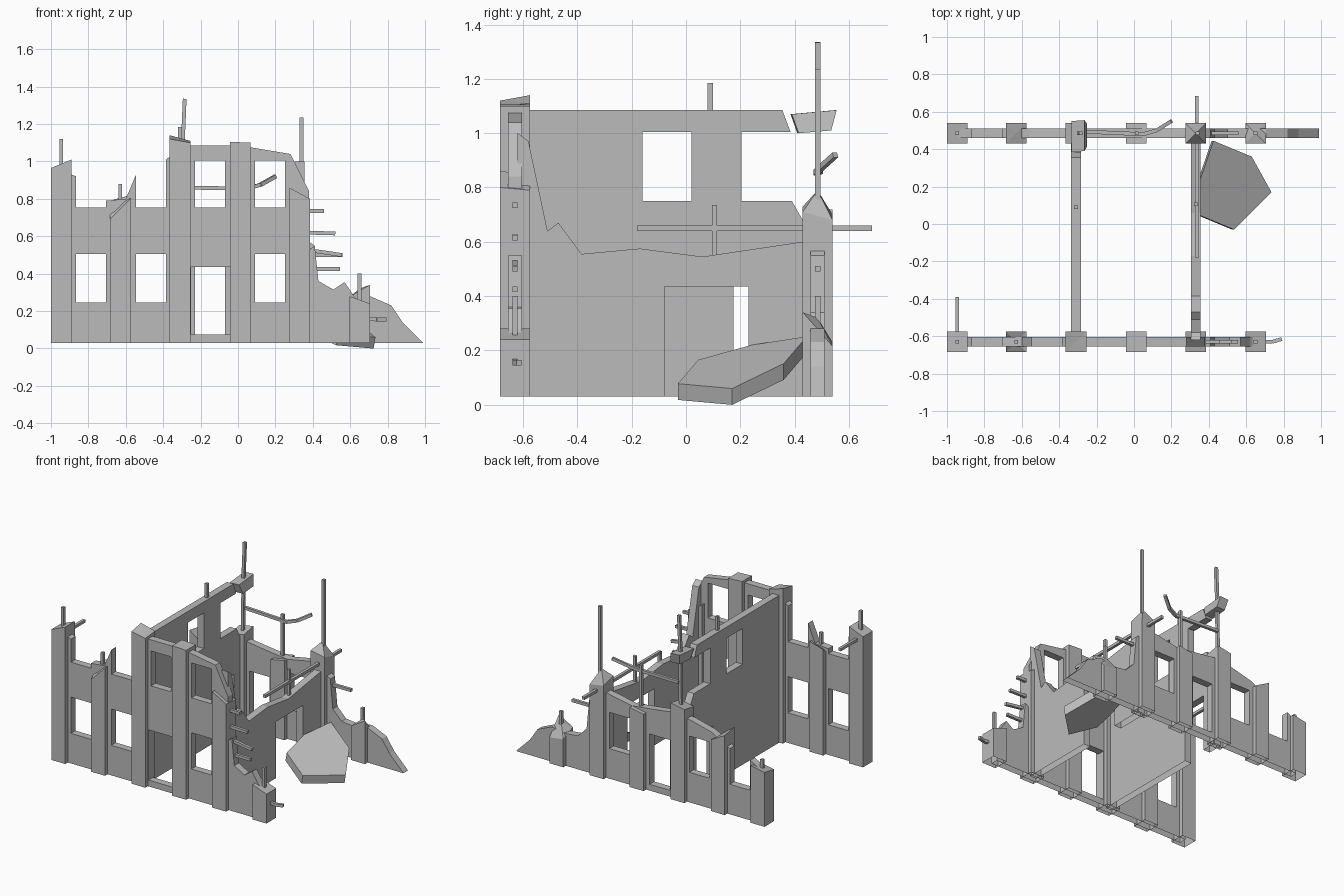
import bpy, bmesh
from mathutils import Vector, Matrix

cube = bpy.data.objects.get("Cube")
if cube:
    bpy.data.objects.remove(cube, do_unlink=True)

BASE = 0.03
FRONT_Y, BACK_Y = -0.63, 0.485
LEFT_X, RIGHT_X = -0.31, 0.33
HALF_PIER, HALF_WALL = 0.055, 0.026

concrete = bpy.data.materials.new("grey_concrete")
concrete.use_nodes = True
GREY = (0.5, 0.5, 0.5, 1)
concrete.diffuse_color = GREY
concrete.node_tree.nodes["Principled BSDF"].inputs["Base Color"].default_value = GREY


def finish(bm, name, open_base=True):
    """Turn a bmesh into an object; standing parts have no underside."""
    bmesh.ops.recalc_face_normals(bm, faces=bm.faces)
    if open_base:
        low = [f for f in bm.faces if all(v.co.z < BASE + 0.001 for v in f.verts)]
        bmesh.ops.delete(bm, geom=low, context='FACES')
    mesh = bpy.data.meshes.new(name)
    bm.to_mesh(mesh)
    bm.free()
    mesh.materials.append(concrete)
    obj = bpy.data.objects.new(name, mesh)
    bpy.context.collection.objects.link(obj)
    return obj


def rect(a0, a1, z0, z1):
    return [(a0, z0), (a1, z0), (a1, z1), (a0, z1)]


def wall(name, outline, holes, axis, centre, half=HALF_WALL):
    """Upright slab along 'x' or 'y' from an outline with rectangular holes."""
    bm = bmesh.new()

    def place(a, z):
        return (a, centre - half, z) if axis == 'x' else (centre - half, a, z)
    edges = []
    for loop in [outline] + holes:
        vs = [bm.verts.new(place(a, z)) for a, z in loop]
        edges += [bm.edges.new((vs[i - 1], vs[i])) for i in range(len(vs))]
    bmesh.ops.triangle_fill(bm, edges=edges, use_beauty=True)
    new = bmesh.ops.extrude_face_region(bm, geom=bm.faces[:])
    shift = Vector((0, 2 * half, 0)) if axis == 'x' else Vector((2 * half, 0, 0))
    bmesh.ops.translate(bm, vec=shift,
                        verts=[v for v in new["geom"] if isinstance(v, bmesh.types.BMVert)])
    return finish(bm, name)


def pier(name, x, y, tops, peak=None):
    """Square pillar; tops are front-left, front-right, back-right, back-left."""
    bm = bmesh.new()
    h = HALF_PIER
    ring = [(x - h, y - h), (x + h, y - h), (x + h, y + h), (x - h, y + h)]
    low = [bm.verts.new((a, b, BASE)) for a, b in ring]
    top = [bm.verts.new((a, b, z)) for (a, b), z in zip(ring, tops)]
    apex = bm.verts.new((x, y, peak if peak else sum(tops) / 4))
    for i in range(4):
        bm.faces.new((low[i - 1], low[i], top[i], top[i - 1]))
        bm.faces.new((top[i - 1], top[i], apex))
    bm.faces.new(low)
    return finish(bm, name)


def rod(name, *points, width=0.02):
    """Square reinforcing bar following a few points."""
    bm = bmesh.new()
    for p, q in zip(points, points[1:]):
        p, q = Vector(p), Vector(q)
        d = q - p
        turn = d.to_track_quat('Z', 'Y').to_matrix().to_4x4()
        size = Matrix.Diagonal((width, width, d.length, 1))
        bmesh.ops.create_cube(bm, size=1, matrix=Matrix.Translation((p + q) / 2) @ turn @ size)
    return finish(bm, name, False)


def prism(name, points, shift):
    bm = bmesh.new()
    f = bm.faces.new([bm.verts.new(p) for p in points])
    new = bmesh.ops.extrude_face_region(bm, geom=[f])
    bmesh.ops.translate(bm, vec=Vector(shift),
                        verts=[v for v in new["geom"] if isinstance(v, bmesh.types.BMVert)])
    return finish(bm, name, False)


# Front facade, broken along the top and the right end
lower = [rect(a, a + 0.16, 0.245, 0.505) for a in (-0.865, -0.545, 0.09)]
upper = [rect(a, a + 0.16, 0.755, 1.005) for a in (-0.23, 0.09)]
front_top = [(.65, .25), (.62, .28), (.57, .355), (.51, .315), (.43, .36), (.41, .55),
             (.385, .53), (.38, .84), (.28, 1.04), (.07, 1.075), (0, 1.085),
             (-.34, 1.085), (-.36, 1.03), (-.385, 1.01), (-.385, .755), (-.545, .755),
             (-.545, .93), (-.6, .8), (-.705, .79), (-.705, .755), (-.865, .755),
             (-.865, .92), (-.94, .95)]
wall("front_wall", [(-.94, BASE), (.65, BASE)] + front_top,
     lower + upper + [rect(-.25, -.04, .075, .435)], 'x', FRONT_Y)

# Back facade, ruined down to the lower storey
back_top = [(.99, BASE), (.88, .14), (.82, .23), (.705, .28), (.6, .26), (.5, .27),
            (.43, .34), (.41, .55), (.38, .57), (.28, .64), (.07, .6), (-.1, .62),
            (-.25, .64), (-.4, .62), (-.56, .58), (-.705, .5), (-.705, .245),
            (-.865, .245), (-.865, .46), (-.94, .42)]
wall("back_wall", [(-.94, BASE)] + back_top,
     lower[1:] + [rect(-.23, -.07, .075, .435)], 'x', BACK_Y)

# Inner cross walls
wall("left_cross_wall",
     [(-.62, BASE), (.175, BASE), (.175, .435), (.36, .435), (.36, BASE), (.47, BASE),
      (.47, .66), (.43, .68), (.39, .75), (.205, .75), (.205, 1.005), (.385, 1.005),
      (.355, 1.085), (-.62, 1.085)],
     [rect(-.16, .02, .75, 1.005)], 'y', LEFT_X)
wall("right_cross_wall",
     [(-.62, BASE), (-.08, BASE), (-.08, .435), (.23, .435), (.23, BASE), (.47, BASE),
      (.47, .6), (.43, .6), (.06, .545), (-.17, .575), (-.385, .555), (-.47, .67),
      (-.51, .64), (-.58, .97), (-.62, 1.0)], [], 'y', RIGHT_X)

# Piers of both facades with broken tops
PIER_X = [-0.945, -0.63, -0.31, 0.013, 0.33, 0.65]
front_tops = [((.965, 1.01, 1.01, .965), None), ((.69, .8, .82, .79), None),
              ((1.12, 1.1, 1.11, 1.14), None), ((1.105, 1.1, 1.1, 1.105), None),
              ((.86, .8, .79, .85), None), ((.28, .24, .24, .28), None)]
back_tops = [((.4, .42, .44, .42), None), ((.62, .54, .54, .6), None),
             ((.68, .7, .72, .7), None), ((.58, .6, .6, .58), None),
             ((.73, .71, .68, .7), .79), ((.275, .34, .215, .23), .32)]
for side, y, tops in (("front", FRONT_Y, front_tops), ("back", BACK_Y, back_tops)):
    for i, (x, (corners, peak)) in enumerate(zip(PIER_X, tops)):
        pier(f"{side}_pier_{i + 1}", x, y, corners, peak)

# Upright bars: x, y, bottom, top
uprights = [(-.945, FRONT_Y, .95, 1.12), (-.63, FRONT_Y, .7, .88), (.65, FRONT_Y, .2, .4),
            (.65, BACK_Y, .25, .4), (.34, BACK_Y, .7, 1.235), (.015, BACK_Y, .55, .9),
            (-.31, .09, 1.05, 1.185), (.33, .105, .53, .735), (-.945, BACK_Y, .38, .48)]
for i, (x, y, z0, z1) in enumerate(uprights):
    rod(f"upright_bar_{i + 1}", (x, y, z0), (x, y, z1))
rod("tall_bar", (-.3, BACK_Y, .65), (-.295, BACK_Y, 1.1), (-.285, BACK_Y, 1.335))

# Bars sticking out of the broken front end: height at wall, reach, height at tip
for i, (z0, x, z1) in enumerate([(.735, .46, .735), (.62, .52, .615),
                                 (.53, .555, .5), (.425, .545, .425)]):
    rod(f"front_stub_bar_{i + 1}", (.35, FRONT_Y, z0), (x, FRONT_Y, z1))
rod("low_stub_bar", (.68, FRONT_Y, .16), (.74, FRONT_Y, .155), (.79, -.615, .155))
rod("rear_reaching_bar", (-.945, -.6, .93), (-.945, -.39, .93))
rod("long_level_bar", (.335, -.18, .65), (.335, .685, .65))
rod("cross_level_bar", (.35, BACK_Y, .5), (.56, BACK_Y, .5))
rod("bent_bar", (-.29, .495, .86), (.05, .48, .855), (.12, .5, .875), (.2, .55, .92))

# Chunk hanging on the tall bar
prism("hanging_chunk", [(-.335, .385, 1.07), (-.335, .55, 1.085),
                        (-.32, .53, 1.01), (-.32, .41, 1.0)], (.07, .005, 0))

# Fallen floor slab leaning on the right cross wall
slab = [(.355, .045), (.355, .24), (.425, .445), (.63, .36), (.735, .17), (.535, -.03)]
prism("fallen_slab", [(x, y, .165 - .37 * (x - .355) + .28 * (y - .045)) for x, y in slab],
      (-.01, 0, -.06))
